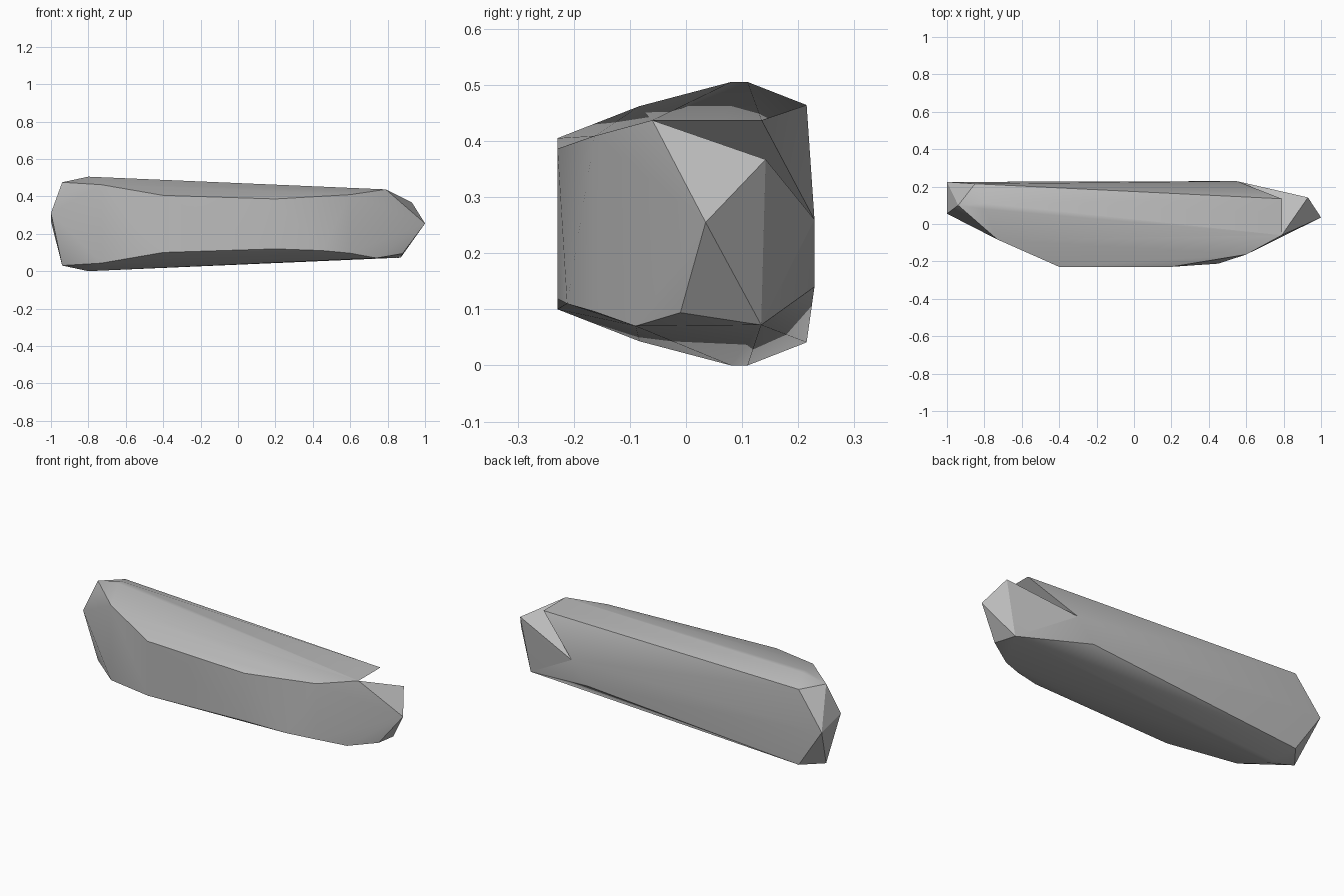
import bpy, bmesh, math
from mathutils import Vector

cube = bpy.data.objects.get("Cube")
if cube:
    bpy.data.objects.remove(cube, do_unlink=True)

MID_HEIGHT = 0.2525


def hull_object(name, points):
    """Closed convex solid wrapped around a few corner points."""
    bm = bmesh.new()
    for p in points:
        bm.verts.new(p)
    result = bmesh.ops.convex_hull(bm, input=bm.verts)
    spare = {g for g in result["geom_interior"] + result["geom_unused"]
             if isinstance(g, bmesh.types.BMVert)}
    bmesh.ops.delete(bm, geom=list(spare), context="VERTS")
    bmesh.ops.recalc_face_normals(bm, faces=bm.faces)
    mesh = bpy.data.meshes.new(name)
    bm.to_mesh(mesh)
    bm.free()
    obj = bpy.data.objects.new(name, mesh)
    bpy.context.collection.objects.link(obj)
    return obj


def mirrored(points):
    """Points plus their copies reflected about the middle height."""
    return points + [(x, y, 2 * MID_HEIGHT - z) for x, y, z in points]


# Blunt end, ridge and front outline, alike above and below
outline = mirrored([
    (-.94, .1, .475), (-.8, .08, .505), (-.8, .11, .505), (-.85, .215, .464),
    (-.73, -.083, .462), (-.6, -.14, .43), (-.4, -.229, .405),
    (.2, -.229, .386), (.6, -.163, .409),
])

# Corners that differ: blunt edge, pointed end, back bulge
blunt_edge = [(-1, .055, .31), (-1, .225, .265)]
spike, notch_front = Vector((.79, .135, .437)), Vector((.79, -.06, .437))
shoulder, notch_back = Vector((.93, .142, .367)), Vector((.55, .229, .26))
pointed_end = [(1, .035, .255), (.88, -.01, .094), (.87, .134, .072),
               (.74, -.09, .07), (.45, -.212, .11), (.45, .229, .14)]

stone = hull_object("stone_slab", outline + blunt_edge + pointed_end
                    + [spike, notch_front, shoulder, notch_back])

# Wedge-shaped notch between the spike and the shoulder
middle = (notch_front + notch_back) / 2
along = (notch_back - notch_front) * 0.2
cutter = hull_object("notch_cutter", [
    notch_front - along, notch_back + along,
    middle + (spike - middle) * 2, middle + (shoulder - middle) * 2])
cutter.hide_render = True

bpy.context.view_layer.objects.active = stone
cut = stone.modifiers.new("notch", "BOOLEAN")
cut.operation = "DIFFERENCE"
cut.solver = "EXACT"
cut.object = cutter
bpy.ops.object.modifier_apply(modifier=cut.name)
bpy.data.objects.remove(cutter, do_unlink=True)

# Single plain grey
grey = bpy.data.materials.new("stone_grey")
grey.use_nodes = True
colour = (0.5, 0.5, 0.5, 1)
grey.diffuse_color = colour
grey.node_tree.nodes["Principled BSDF"].inputs["Base Color"].default_value = colour
stone.data.materials.clear()
stone.data.materials.append(grey)
for face in stone.data.polygons:
    face.material_index = 0

# Soft shading with crisp main edges
bpy.ops.object.select_all(action="DESELECT")
stone.select_set(True)
bpy.ops.object.shade_smooth_by_angle(angle=math.radians(30))
